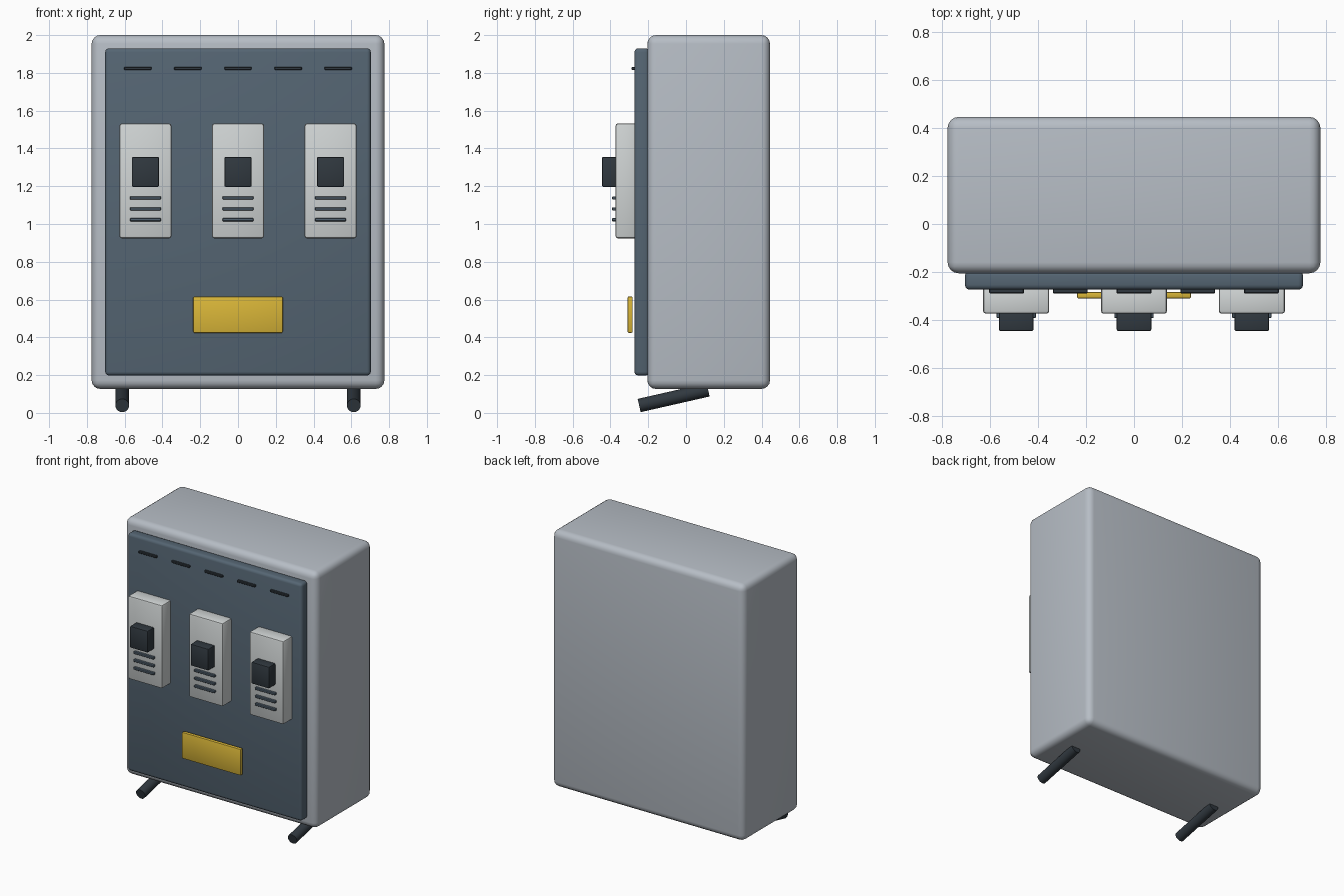
import bpy
from math import radians
from mathutils import Vector

if "Cube" in bpy.data.objects:
    bpy.data.objects.remove(bpy.data.objects["Cube"])


def material(name, rgb):
    m = bpy.data.materials.new(name)
    m.diffuse_color = (*rgb, 1)
    m.use_nodes = True
    m.node_tree.nodes["Principled BSDF"].inputs["Base Color"].default_value = m.diffuse_color
    return m


SHELL = material("light_grey", (0.47, 0.51, 0.56))
SLATE = material("slate", (0.09, 0.13, 0.17))
PALE = material("pale", (0.63, 0.66, 0.66))
DARK = material("dark", (0.03, 0.04, 0.05))
YELLOW = material("yellow", (0.70, 0.47, 0.04))


def finish(obj, name, mat):
    obj.name = name
    obj.data.materials.append(mat)
    bpy.ops.object.shade_smooth_by_angle(angle=radians(35))
    return obj


def box(name, x, y, z, mat, bevel, segments=2):
    """Rounded box from (min, max) ranges on each axis."""
    ranges = (x, y, z)
    bpy.ops.mesh.primitive_cube_add(size=1, location=[(a + b) / 2 for a, b in ranges])
    obj = bpy.context.object
    obj.scale = [b - a for a, b in ranges]
    bpy.ops.object.transform_apply(location=False, rotation=False, scale=True)
    mod = obj.modifiers.new("Bevel", 'BEVEL')
    mod.width, mod.segments = bevel, segments
    bpy.ops.object.modifier_apply(modifier=mod.name)
    return finish(obj, name, mat)


def span(centre, width):
    return (centre - width / 2, centre + width / 2)


# Cabinet body and front panel
box("cabinet_body", (-0.775, 0.775), (-0.205, 0.445), (0.127, 2.0), SHELL, 0.046, 4)
box("front_panel", (-0.703, 0.703), (-0.273, -0.195), (0.198, 1.93), SLATE, 0.02, 3)

# Row of vent slots along the top of the panel
for i in range(5):
    box(f"vent_slot_{i + 1}", span((i - 2) * 0.265, 0.145), (-0.288, -0.265),
        span(1.824, 0.016), DARK, 0.003, 1)

# Three breaker modules, each with a switch and three ribs
for i, x in enumerate((-0.49, 0, 0.49), 1):
    box(f"breaker_housing_{i}", span(x, 0.275), (-0.373, -0.26), (0.924, 1.532), PALE, 0.012)
    box(f"breaker_switch_{i}", span(x, 0.144), (-0.445, -0.36), (1.197, 1.355), DARK, 0.007)
    for j, z in enumerate((1.138, 1.080, 1.023), 1):
        box(f"breaker_rib_{i}_{j}", span(x, 0.164), (-0.391, -0.365),
            span(z, 0.017), SLATE, 0.003, 1)

# Label plate, floating just off the panel
box("label_plate", (-0.237, 0.237), (-0.309, -0.282), (0.424, 0.616), YELLOW, 0.006)

# Slanted round feet
for side, x in (("left", -0.613), ("right", 0.613)):
    start, end = Vector((x, -0.248, 0.039)), Vector((x, 0.117, 0.122))
    axis = end - start
    bpy.ops.mesh.primitive_cylinder_add(vertices=24, radius=0.036, depth=axis.length,
                                        location=(start + end) / 2)
    foot = bpy.context.object
    foot.rotation_euler = axis.to_track_quat('Z', 'Y').to_euler()
    finish(foot, f"{side}_foot", DARK)
